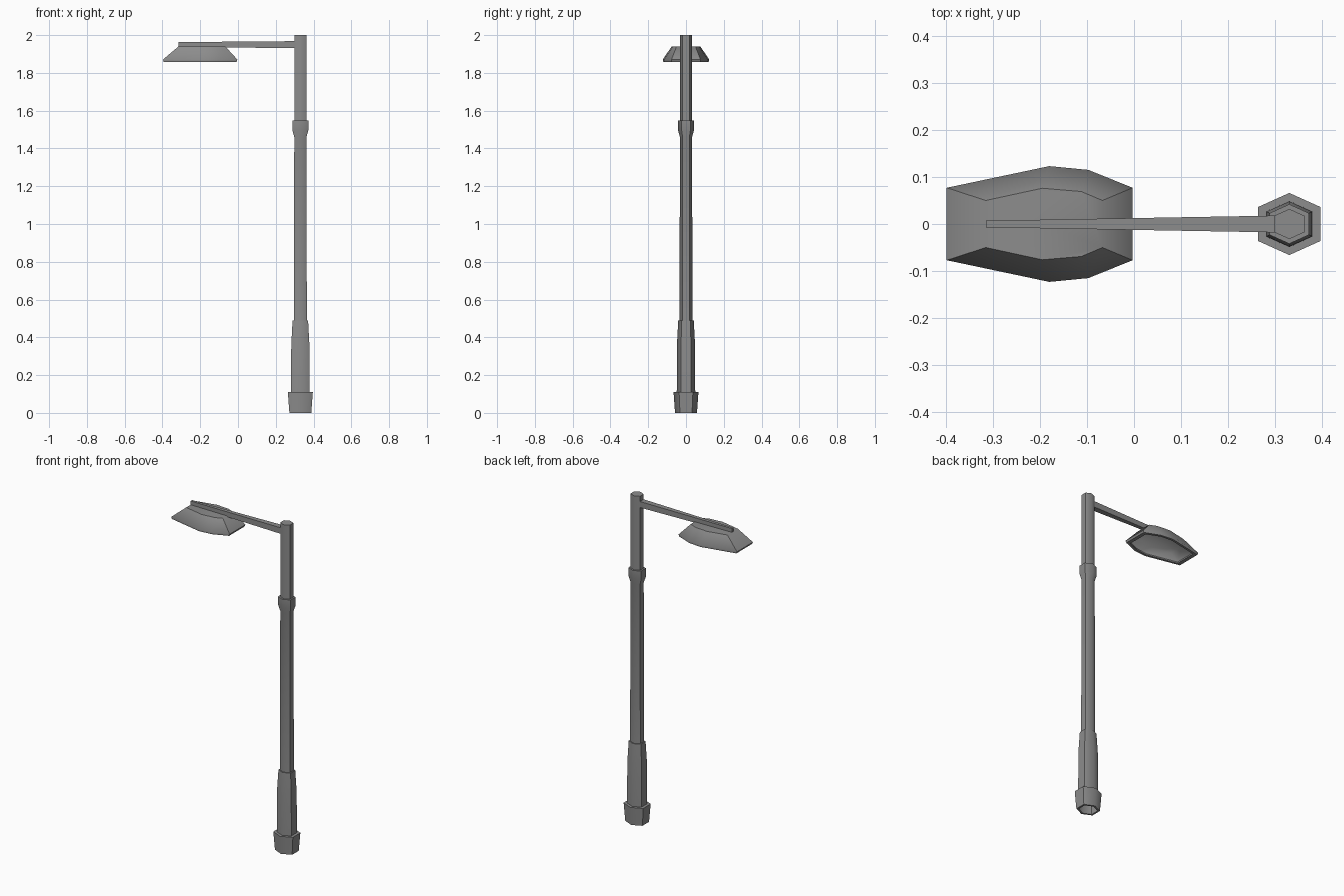
import bpy, bmesh, math

if "Cube" in bpy.data.objects:
    bpy.data.objects.remove(bpy.data.objects["Cube"])


def material(name, value):
    m = bpy.data.materials.new(name)
    m.diffuse_color = (value, value, value, 1)
    m.use_nodes = True
    m.node_tree.nodes["Principled BSDF"].inputs["Base Color"].default_value = m.diffuse_color
    return m


metal = material("grey_metal", 0.262)
lamp_white = material("lamp_white", 0.8)
SHARP = math.radians(52)


def loft(name, rings, mat=metal, cap_start=True, cap_end=True):
    """Skin a list of equal-length point rings into one object, smooth by angle."""
    bm = bmesh.new()
    loops = [[bm.verts.new(p) for p in ring] for ring in rings]
    n = len(loops[0])
    for a, b in zip(loops, loops[1:]):
        for i in range(n):
            j = (i + 1) % n
            bm.faces.new((a[i], a[j], b[j], b[i]))
    if cap_start:
        bm.faces.new(loops[0][::-1])
    if cap_end:
        bm.faces.new(loops[-1])
    bm.normal_update()
    for f in bm.faces:
        f.smooth = True
    for e in bm.edges:
        e.smooth = e.calc_face_angle(math.pi) < SHARP
    me = bpy.data.meshes.new(name)
    bm.to_mesh(me)
    bm.free()
    me.materials.append(mat)
    ob = bpy.data.objects.new(name, me)
    bpy.context.collection.objects.link(ob)
    return ob


POLE_X = 0.33


def hexagon(h, z):
    shape = [(1, -.55), (1, .55), (0, 1), (-1, .55), (-1, -.55), (0, -1)]
    return [(POLE_X + h * x, h * y, z) for x, y in shape]


# Pole with hollow foot, sleeve and collar
pole_profile = [(.047, .09), (.047, 0), (.058, 0), (.066, .11), (.049, .11),
                (.048, .36), (.041, .49), (.0345, .49), (.032, 1.46),
                (.042, 1.495), (.042, 1.548), (.032, 1.548), (.032, 2.0)]
loft("pole", [hexagon(h, z) for h, z in pole_profile])


# Tapered arm running from the lamp to the pole
def arm_section(x, w, z0, z1):
    return [(x, -w, z0), (x, w, z0), (x, w, z1), (x, -w, z1)]


loft("arm", [arm_section(-.315, .007, 1.937, 1.963),
             arm_section(.31, .018, 1.931, 1.968)])


# Lamp: half outline mirrored across y
def outline(half, z):
    right = [(x, -y, z) for x, y in half]
    left = [(x, y, z) for x, y in reversed(half)]
    return right + left


def scaled(half, s):
    cx = -.19
    return [(cx + (x - cx) * s, y * s) for x, y in half]


wide = [(-.398, .077), (-.18, .123), (-.097, .115), (-.003, .077)]
narrow = [(-.315, .05), (-.195, .076), (-.112, .069), (-.067, .05)]

# Rim, sloped hood and flat top
loft("lamp_hood", [outline(scaled(wide, .86), 1.866),
                   outline(scaled(wide, .86), 1.858),
                   outline(scaled(wide, .975), 1.858),
                   outline(wide, 1.870),
                   outline(narrow, 1.94)], cap_start=False)

# Shallow recessed light panel under the hood
loft("light_panel", [outline(scaled(wide, .55), 1.89),
                     outline(scaled(wide, .86), 1.866)],
     mat=lamp_white, cap_end=False)
